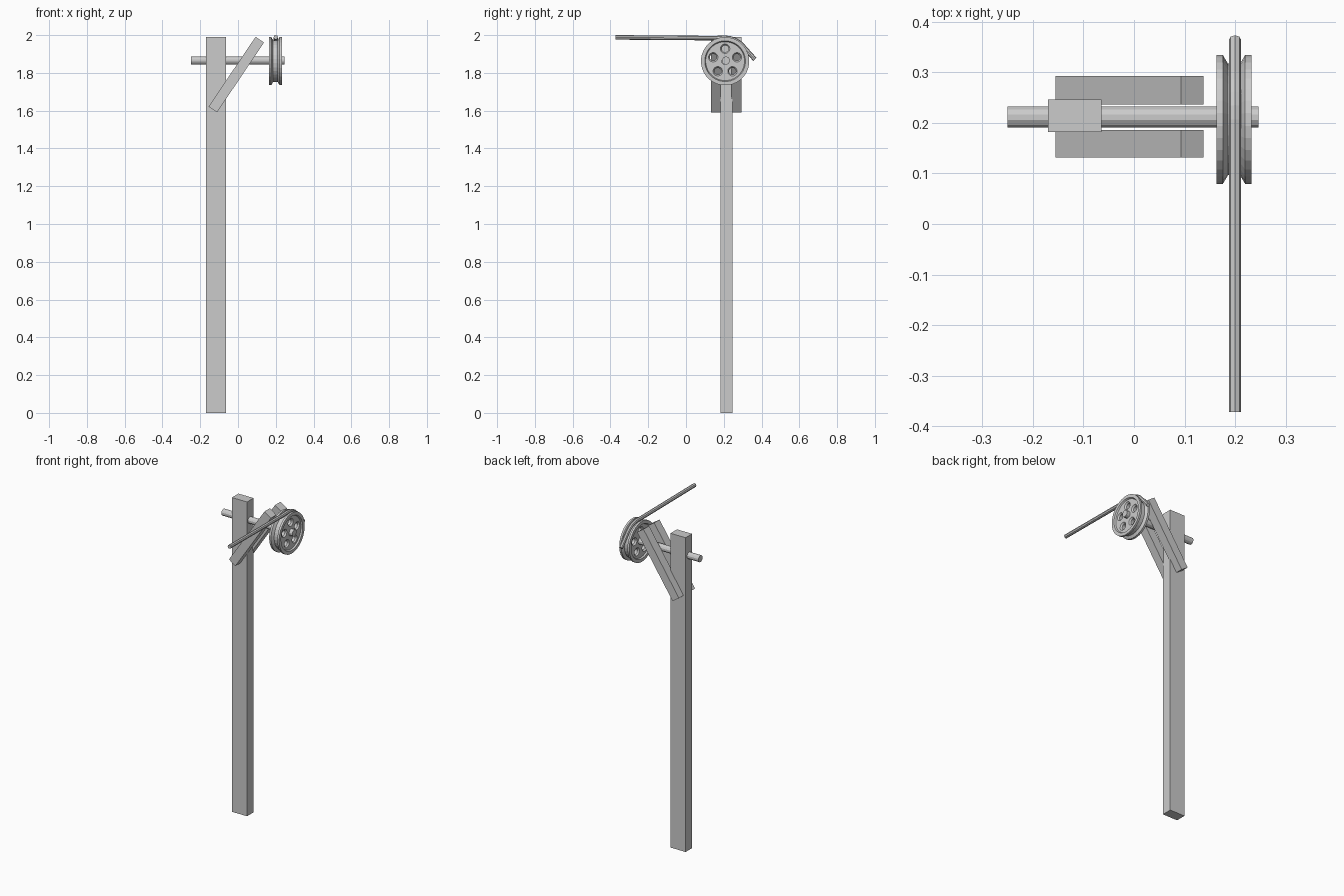
import bpy, bmesh
from math import sin, cos, pi, radians, atan2, hypot
from mathutils import Matrix

if "Cube" in bpy.data.objects:
    bpy.data.objects.remove(bpy.data.objects["Cube"])


def make_object(name, bm):
    bmesh.ops.recalc_face_normals(bm, faces=bm.faces)
    me = bpy.data.meshes.new(name)
    bm.to_mesh(me)
    bm.free()
    ob = bpy.data.objects.new(name, me)
    bpy.context.collection.objects.link(ob)
    return ob


def box(name, centre, size, tilt=0.0):
    bm = bmesh.new()
    mat = Matrix.Translation(centre) @ Matrix.Rotation(tilt, 4, 'Y') @ Matrix.Diagonal((*size, 1))
    bmesh.ops.create_cube(bm, size=1, matrix=mat)
    return make_object(name, bm)


def lathe(bm, profile, cy, cz, sides, ring=True):
    """Turn (x, radius) points about an x-parallel axis; ring closes the profile, otherwise cap the ends."""
    loops = []
    for i in range(sides):
        a = 2 * pi * (i + 0.5) / sides
        loops.append([bm.verts.new((x, cy + r * cos(a), cz + r * sin(a))) for x, r in profile])
    n = len(profile)
    for i in range(sides):
        p, q = loops[i], loops[(i + 1) % sides]
        for j in range(n if ring else n - 1):
            k = (j + 1) % n
            bm.faces.new((p[j], p[k], q[k], q[j]))
    if not ring:
        bm.faces.new([l[0] for l in loops])
        bm.faces.new([l[-1] for l in loops])


WX, WY, WZ = 0.198, 0.207, 1.862   # pulley centre

# Upright post
box("post", (-0.117, 0.2145, 0.995), (0.106, 0.065, 1.99))

# Pair of diagonal braces either side of the post
dx, dz = 0.249, 0.370
for name, y, w in (("brace_front", 0.159, 0.054), ("brace_back", 0.265, 0.056)):
    box(name, (-0.009, y, 1.791), (0.054, w, hypot(dx, dz)), atan2(dx, dz))

# Axle through the post and wheel
bm = bmesh.new()
lathe(bm, [(-0.25, 0.0215), (0.247, 0.0215)], 0.2115, 1.865, 12, ring=False)
make_object("axle", bm)

# Grooved pulley wheel with recessed web
half = [(0.012, 0.111), (0.022, 0.128), (0.035, 0.128), (0.035, 0.108),
        (0.026, 0.103), (0.026, 0.018)]
profile = [(WX + x, r) for x, r in half] + [(WX - x, r) for x, r in reversed(half)]
bm = bmesh.new()
lathe(bm, profile, WY, WZ, 32)
wheel = make_object("pulley_wheel", bm)

# Five countersunk holes through the web
bm = bmesh.new()
for k in range(5):
    a = radians(90 + 72 * k)
    lathe(bm, [(WX - 0.036, 0.033), (WX - 0.017, 0.018), (WX + 0.017, 0.018), (WX + 0.036, 0.033)],
          WY + 0.066 * cos(a), WZ + 0.066 * sin(a), 16, ring=False)
cutter = make_object("hole_cutter", bm)
mod = wheel.modifiers.new("holes", 'BOOLEAN')
mod.operation, mod.solver, mod.object = 'DIFFERENCE', 'EXACT', cutter
bpy.context.view_layer.objects.active = wheel
bpy.ops.object.modifier_apply(modifier=mod.name)
bpy.data.objects.remove(cutter)

# Rope: straight run, arc over the groove, short hanging tail
R = 0.124
path = [(-0.372, 1.988, 90), (WY - 0.06, 1.984, 90)]
path += [(WY + R * cos(radians(a)), WZ + R * sin(radians(a)), a) for a in (90, 78, 66, 54, 45)]
path += [(0.365, 1.871, 45)]
bm = bmesh.new()
rings = []
for y, z, a in path:
    ny, nz = cos(radians(a)), sin(radians(a))
    ring = []
    for i in range(8):
        t = 2 * pi * i / 8
        s, u = 0.012 * cos(t), 0.012 * sin(t)
        ring.append(bm.verts.new((WX + 0.002 + s, y + ny * u, z + nz * u)))
    rings.append(ring)
for p, q in zip(rings, rings[1:]):
    for i in range(8):
        bm.faces.new((p[i], p[(i + 1) % 8], q[(i + 1) % 8], q[i]))
bm.faces.new(rings[0])
bm.faces.new(rings[-1])
make_object("rope", bm)
